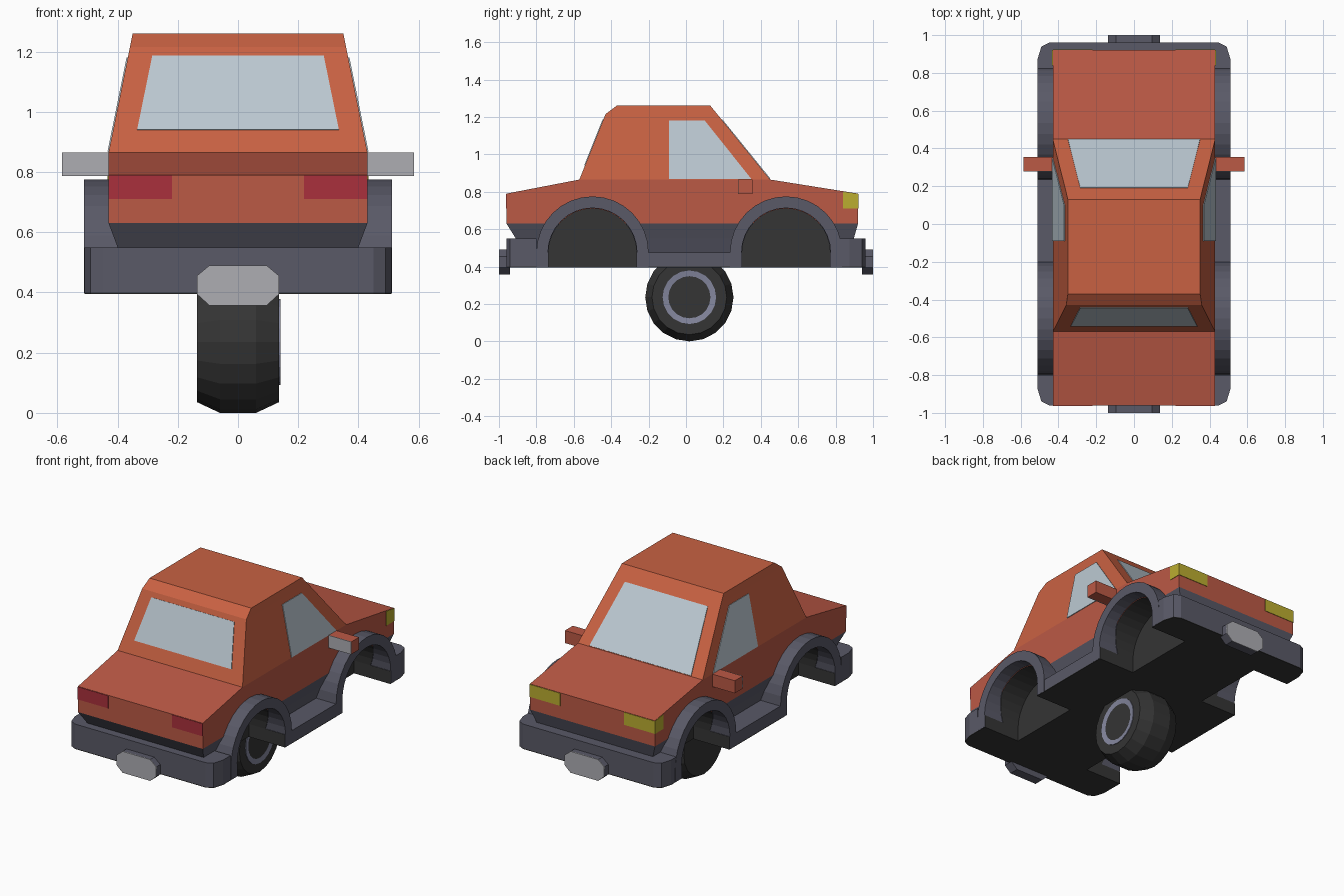
import bpy, bmesh
from math import sin, cos, pi
from mathutils import Vector

if "Cube" in bpy.data.objects:
    bpy.data.objects.remove(bpy.data.objects["Cube"])


def material(name, r, g, b):
    m = bpy.data.materials.new(name)
    m.diffuse_color = (r, g, b, 1)
    m.use_nodes = True
    m.node_tree.nodes["Principled BSDF"].inputs["Base Color"].default_value = m.diffuse_color
    return m


PAINT = material("paint", .50, .10, .06)
CABIN = material("cabin_paint", .58, .12, .055)
TRIM = material("trim", .10, .10, .135)
DARK = material("rubber", .035, .035, .035)
GLASS = material("glass", .50, .58, .64)
METAL = material("metal", .23, .24, .34)
SILVER = material("silver", .42, .42, .45)
YELLOW = material("yellow_light", .50, .42, .03)
RED = material("red_light", .40, .03, .045)


def loft(name, rings, mat):
    """Closed solid skinned through rings of equal point count."""
    bm = bmesh.new()
    vs = [[bm.verts.new(p) for p in ring] for ring in rings]
    n = len(vs[0])
    for a, b in zip(vs, vs[1:]):
        for i in range(n):
            j = (i + 1) % n
            bm.faces.new((a[i], a[j], b[j], b[i]))
    bm.faces.new(vs[0])
    bm.faces.new(vs[-1])
    bmesh.ops.recalc_face_normals(bm, faces=bm.faces)
    me = bpy.data.meshes.new(name)
    bm.to_mesh(me)
    bm.free()
    me.materials.append(mat)
    ob = bpy.data.objects.new(name, me)
    bpy.context.collection.objects.link(ob)
    return ob


def prism_x(name, yz, x0, x1, mat):
    return loft(name, [[(x, y, z) for y, z in yz] for x in (x0, x1)], mat)


def prism_z(name, xy, z0, z1, mat):
    return loft(name, [[(x, y, z) for x, y in xy] for z in (z0, z1)], mat)


def panel(name, pts, mat, t=.004):
    """Thin flat plate centred on a planar outline."""
    p = [Vector(q) for q in pts]
    n = (p[1] - p[0]).cross(p[2] - p[0]).normalized() * t
    return loft(name, [[q - n for q in p], [q + n for q in p]], mat)


def rect(x, y0, y1):
    return [(-x, y0), (x, y0), (x, y1), (-x, y1)]


def arc(yc, r, seg=16):
    return [(yc - r * cos(pi * i / seg), .475 + r * sin(pi * i / seg))
            for i in range(seg + 1)]


def revolve_x(name, profile, yc, zc, mat, seg=20):
    return loft(name, [[(x, yc + r * cos(2 * pi * i / seg), zc + r * sin(2 * pi * i / seg))
                        for i in range(seg)] for x, r in profile], mat)


# Painted lower body and tapered sill below it
body = prism_x("body", [(-.96, .63), (-.96, .79), (-.57, .865), (.45, .865),
                        (.92, .79), (.92, .63)], -.43, .43, PAINT)
sill = loft("lower_body", [[(x, y, z) for x, y in rect(w, a, b)] for w, a, b, z in
                           ((.372, -.865, .873, .47), (.40, -.91, .897, .55),
                            (.43, -.96, .92, .63))], TRIM)

# Cabin
loft("cabin", [[(x, y, z) for x, y in rect(w, a, b)] for w, a, b, z in
               ((.43, -.57, .45, .865), (.359, -.43, .167, 1.215),
                (.35, -.37, .13, 1.26))], CABIN)

# Skirt, floor and bumpers share one chamfered outline
corner = [(.51, .80), (.51, .875), (.49, .94), (.45, .96)]
end = corner + [(-x, y) for x, y in reversed(corner)]
plan = end + [(-x, -y) for x, y in end]
skirt = prism_z("skirt", plan, .40, .475, TRIM)
floor = prism_z("floor_pan", plan, .395, .40, DARK)
for s, label in ((-1, "front"), (1, "rear")):
    prism_z(label + "_bumper", [(x, s * y) for x, y in end], .475, .55, TRIM)
    # Octagonal plate on the bumper
    octagon = [(.095, .49), (.137, .455), (.137, .395), (.095, .357),
               (-.095, .357), (-.137, .395), (-.137, .455), (-.095, .49)]
    loft(label + "_plate_holder", [[(x, s * y, z) for x, z in octagon]
                                   for y in (.94, .997)], TRIM)
    panel(label + "_plate", [(x, s * .997, z) for x, z in octagon], SILVER, .003)

# Wheel arches and the cutters for the wheel wells
for yc, label in ((-.5, "front"), (.535, "rear")):
    inner, outer = arc(yc, .238), arc(yc, .30)
    ring = ([(yc - .30, .398)] + outer + [(yc + .30, .398), (yc + .238, .398)]
            + inner[::-1] + [(yc - .238, .398)])
    well = [(yc - .235, .30)] + arc(yc, .235) + [(yc + .235, .30)]
    for s, side in ((1, "right"), (-1, "left")):
        prism_x(f"{label}_{side}_arch", ring, s * .36, s * .511, TRIM)
        cutter = prism_x(f"{label}_{side}_well_cutter", well, s * .26, s * .7, DARK)
        cutter.hide_render = True
        cutter.display_type = 'WIRE'
        for target in (body, sill, skirt, floor):
            mod = target.modifiers.new("well", 'BOOLEAN')
            mod.operation = 'DIFFERENCE'
            mod.solver = 'EXACT'
            mod.material_mode = 'TRANSFER'
            mod.object = cutter


def side_x(z):
    """Half width of the cabin at height z."""
    return .43 - (z - .865) * .08 / .395


# Windows at both ends
panel("front_window", [(-.335, -.54, .94), (.335, -.54, .94),
                       (.285, -.442, 1.185), (-.285, -.442, 1.185)], GLASS)
panel("rear_window", [(-.35, .448, .868), (.35, .448, .868),
                      (.285, .191, 1.185), (-.285, .191, 1.185)], GLASS)

for s, side in ((1, "right"), (-1, "left")):
    # Side window
    panel(side + "_window", [(s * side_x(z), y, z) for y, z in
                             ((-.09, .867), (.35, .867), (.10, 1.18), (-.09, 1.18))], GLASS)
    # Mirror with its glass
    prism_x(side + "_mirror", [(.28, .787), (.355, .787), (.355, .865), (.28, .865)],
            s * .40, s * .585, PAINT)
    panel(side + "_mirror_glass", [(s * x, .28, z) for x, z in
                                   ((.43, .787), (.585, .787), (.585, .865), (.43, .865))],
          SILVER, .003)
    # Lights, the yellow ones wrapping round the corner
    light = [(.22, .71), (.43, .71), (.43, .788), (.22, .788)]
    panel(side + "_red_light", [(s * x, -.96, z) for x, z in light], RED, .003)
    panel(side + "_yellow_light", [(s * x, .92, z) for x, z in light], YELLOW, .003)
    panel(side + "_yellow_side_light", [(s * .43, y, z) for y, z in
                                        ((.84, .71), (.922, .71), (.922, .788), (.84, .80))],
          YELLOW, .003)

# Single wheel under the middle, hub on the right side
revolve_x("tire", [(-.137, .14), (-.137, .20), (-.06, .236), (.06, .236),
                   (.137, .20), (.137, .14)], .018, .236, DARK)
revolve_x("hub", [(.10, .143), (.141, .143), (.136, .105), (.137, .095)], .018, .236, METAL)
hub = bpy.data.objects["hub"]
bm = bmesh.new()
bm.from_mesh(hub.data)
cap = max((f for f in bm.faces if len(f.verts) > 4), key=lambda f: f.calc_center_median().x)
# Raised centre boss inside a dished ring
bmesh.ops.inset_region(bm, faces=[cap], thickness=.012, depth=-.03)
bmesh.ops.inset_region(bm, faces=[cap], thickness=.015, depth=0)
bm.to_mesh(hub.data)
bm.free()
